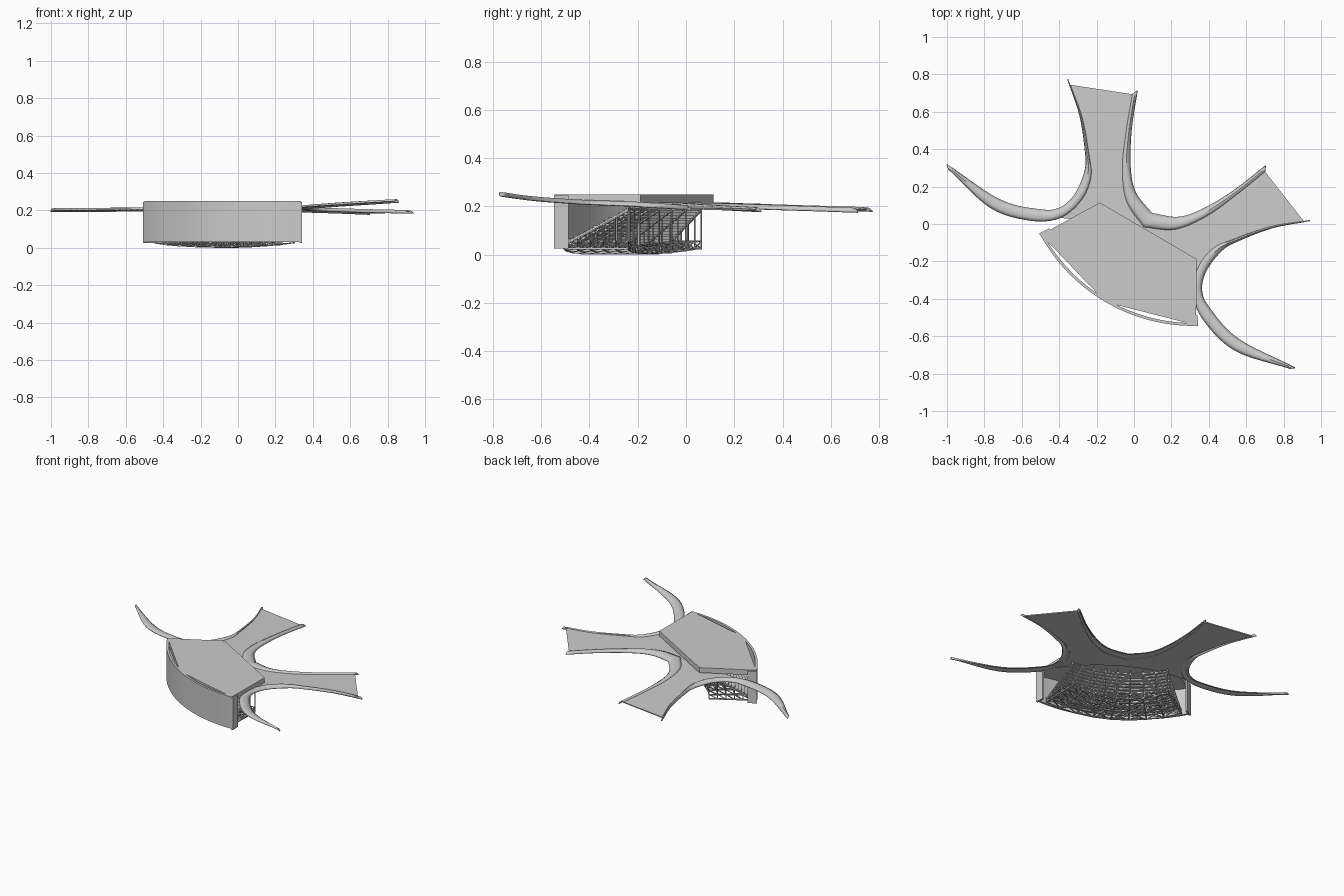
import bpy, bmesh, math
from mathutils import Vector, Matrix

if "Cube" in bpy.data.objects:
    bpy.data.objects.remove(bpy.data.objects["Cube"])

# The building is symmetric about an axis turned 30 degrees: model straight, then place
PLACE = Matrix.Translation((0.046, -0.027, 0)) @ Matrix.Rotation(math.radians(-30.27), 4, 'Z')
HALL = 0.026                       # hall centre line
CT = 0.496                         # centre of the wall and seating arcs


def finish(name, bm, thick=0, smooth=False):
    bmesh.ops.recalc_face_normals(bm, faces=bm.faces)
    me = bpy.data.meshes.new(name)
    bm.to_mesh(me)
    bm.free()
    ob = bpy.data.objects.new(name, me)
    bpy.context.collection.objects.link(ob)
    ob.matrix_world = PLACE
    if thick:
        m = ob.modifiers.new("thickness", 'SOLIDIFY')
        m.thickness = thick
        m.offset = 0
    if smooth:
        bpy.ops.object.select_all(action='DESELECT')
        ob.select_set(True)
        bpy.context.view_layer.objects.active = ob
        bpy.ops.object.shade_smooth_by_angle(angle=math.radians(35))
    return ob


def polar(r, a, z):
    return Vector((HALL + r * math.sin(a), CT - r * math.cos(a), z))


def spline(pts, n=6):
    """Smooth curve through 2D points."""
    p = [Vector(q) for q in pts]
    p = [2 * p[0] - p[1]] + p + [2 * p[-1] - p[-2]]
    out = []
    for i in range(1, len(p) - 2):
        a, b, c, d = p[i - 1:i + 3]
        for k in range(n):
            t = k / n
            out.append(0.5 * (2 * b + (c - a) * t + (2 * a - 5 * b + 4 * c - d) * t * t
                              + (3 * b - a - 3 * c + d) * t ** 3))
    return out + [p[-2]]


def mirror(pts):
    return [Vector((-q[0], q[1])) for q in pts]


def prism(bm, pts, z0, z1):
    lo = [bm.verts.new((x, y, z0)) for x, y in pts]
    hi = [bm.verts.new((x, y, z1)) for x, y in pts]
    bm.faces.new(lo)
    bm.faces.new(hi)
    for i in range(len(pts)):
        j = (i + 1) % len(pts)
        bm.faces.new((lo[i], lo[j], hi[j], hi[i]))


def sweep(bm, profile, amax, n=20):
    """Closed (radius, z) profile swept along the hall arc."""
    rings = [[bm.verts.new(polar(r, -amax + 2 * amax * i / n, z)) for r, z in profile]
             for i in range(n + 1)]
    m = len(profile)
    for a, b in zip(rings, rings[1:]):
        for k in range(m):
            bm.faces.new((a[k], a[(k + 1) % m], b[(k + 1) % m], b[k]))
    bm.faces.new(rings[0])
    bm.faces.new(rings[-1])


def bar(bm, p, q, w=0.005):
    d = q - p
    mat = (Matrix.Translation((p + q) / 2) @ d.to_track_quat('Z', 'Y').to_matrix().to_4x4()
           @ Matrix.Diagonal((w, w, d.length, 1)))
    bmesh.ops.create_cube(bm, size=1, matrix=mat)


# Hall roof slab
bm = bmesh.new()
prism(bm, [(HALL + s, t) for s, t in
           [(-.48, -.30), (0, -.437), (.48, -.30), (.305, .007), (-.295, .007)]], .215, .25)
finish("hall_roof", bm)

# Curved wall with short returns at both ends
AW = math.asin(.48 / .933)
bm = bmesh.new()
sweep(bm, [(.933, .03), (.933, .25), (.918, .25), (.918, .03)], AW, 24)
finish("curved_wall", bm, smooth=True)
bm = bmesh.new()
for sg in (-1, 1):
    c = [polar(r, sg * a, 0) for r, a in
         [(.935, AW), (.935, AW + .014), (.875, AW + .012), (.875, AW)]]
    prism(bm, [(v.x, v.y) for v in c], .025, .245)
finish("wall_returns", bm)

# Stepped seating tiers, rising away from the wall
ROWS, R0, R1, AS = 13, .895, .63, .50
dr = (R0 - R1) / ROWS


def row_z(i):
    return .055 + .011 * i


bm = bmesh.new()
for i in range(ROWS):
    r, z = R0 - i * dr, row_z(i)
    sweep(bm, [(r, z - .011), (r, z), (r - dr, z), (r - dr, z - .004),
               (r - .004, z - .004), (r - .004, z - .011)], AS)
finish("seating_tiers", bm)

# Radial trusses, posts and bracing below the tiers
RIBS = 9
angles = [-AS + 2 * AS * k / (RIBS - 1) for k in range(RIBS)]


def base_z(a):
    return .004 + .022 * (a / AS) ** 2


stations = [R0 - (R0 - R1) * k / 5 for k in range(6)]


def top_z(r):
    return .042 + (R0 - r) / dr * .011


bm = bmesh.new()
for a in angles:
    z0 = base_z(a)
    bar(bm, polar(R0, a, z0), polar(R1, a, z0), .008)
    bar(bm, polar(R0, a, z0 + .03), polar(R1, a, z0 + .03), .005)
    bar(bm, polar(R0, a, top_z(R0)), polar(R1, a, top_z(R1)), .008)
    for k, r in enumerate(stations):
        bar(bm, polar(r, a, z0), polar(r, a, top_z(r)))
        if k < 5:
            n = stations[k + 1]
            bar(bm, polar(r, a, z0), polar(n, a, z0 + .03), .004)
    bar(bm, polar(R1, a, top_z(R1)), polar(R1, a, .207), .006)
for a, b in zip(angles, angles[1:]):
    for r in stations:
        for h in (0, .03):
            bar(bm, polar(r, a, base_z(a) + h), polar(r, b, base_z(b) + h))
        m = (a + b) / 2
        bar(bm, polar(r, a, base_z(a)), polar(r, m, base_z(m) + .03), .004)
        bar(bm, polar(r, m, base_z(m) + .03), polar(r, b, base_z(b)), .004)
    for r, n in zip(stations, stations[1:]):
        bar(bm, polar(r, a, base_z(a)), polar(n, b, base_z(b)), .004)
    bar(bm, polar(R1, a, .19), polar(R1, b, .19), .006)
finish("support_trusses", bm)


# Canopy: flat sheet with four wings, edged by curled lips
def canopy_z(s, t):
    z = .207 - .035 * max(t, 0) - .006 * max(0, -s)
    return z + .048 * max(0, s - .3) * min(1, max(0, (.1 - t) / .2)) * 1.15


side_out = spline([(-1.078, -.23), (-.738, -.249), (-.524, -.185), (-.439, -.124), (-.406, -.022),
                   (-.425, .119), (-.481, .214), (-.599, .359), (-.75, .49)])
side_in = spline([(-1.06, -.245), (-.762, -.312), (-.543, -.264), (-.41, -.17), (-.36, -.03),
                  (-.378, .10), (-.45, .20), (-.58, .35), (-.725, .47)])
half_out = spline([(-.398, .625), (-.318, .424), (-.221, .249), (-.13, .15), (0, .098)])
half_in = spline([(-.41, .595), (-.34, .41), (-.26, .23), (-.15, .085), (0, .012)])
mid_out = half_out + mirror(half_out[:-1])[::-1]
mid_in = half_in + mirror(half_in[:-1])[::-1]

bm = bmesh.new()
left = side_in[18:][::-1]                       # wing tip down to the arm root
under = spline([(-.41, -.17), (-.24, -.10), (0, -.07), (.24, -.10), (.41, -.17)])[1:-1]
outline = left + under + mirror(left)[::-1] + mid_in[::-1]
face = bm.faces.new([bm.verts.new((p[0], p[1], canopy_z(*p))) for p in outline])
bmesh.ops.triangulate(bm, faces=[face])
finish("canopy_sheet", bm, .007)

bm = bmesh.new()
for o_pts, i_pts in ((side_out, side_in), (mirror(side_out), mirror(side_in)), (mid_out, mid_in)):
    rows = []
    for o, i in zip(o_pts, i_pts):
        row = []
        for k in range(5):
            f = k / 4
            p = i.lerp(o, f)
            lift = .012 * math.sin(math.pi * f) - .008 * f
            row.append(bm.verts.new((p[0], p[1], canopy_z(*p) + lift)))
        rows.append(row)
    for a, b in zip(rows, rows[1:]):
        for k in range(4):
            bm.faces.new((a[k], a[k + 1], b[k + 1], b[k]))
finish("canopy_lips", bm, .006, smooth=True)
